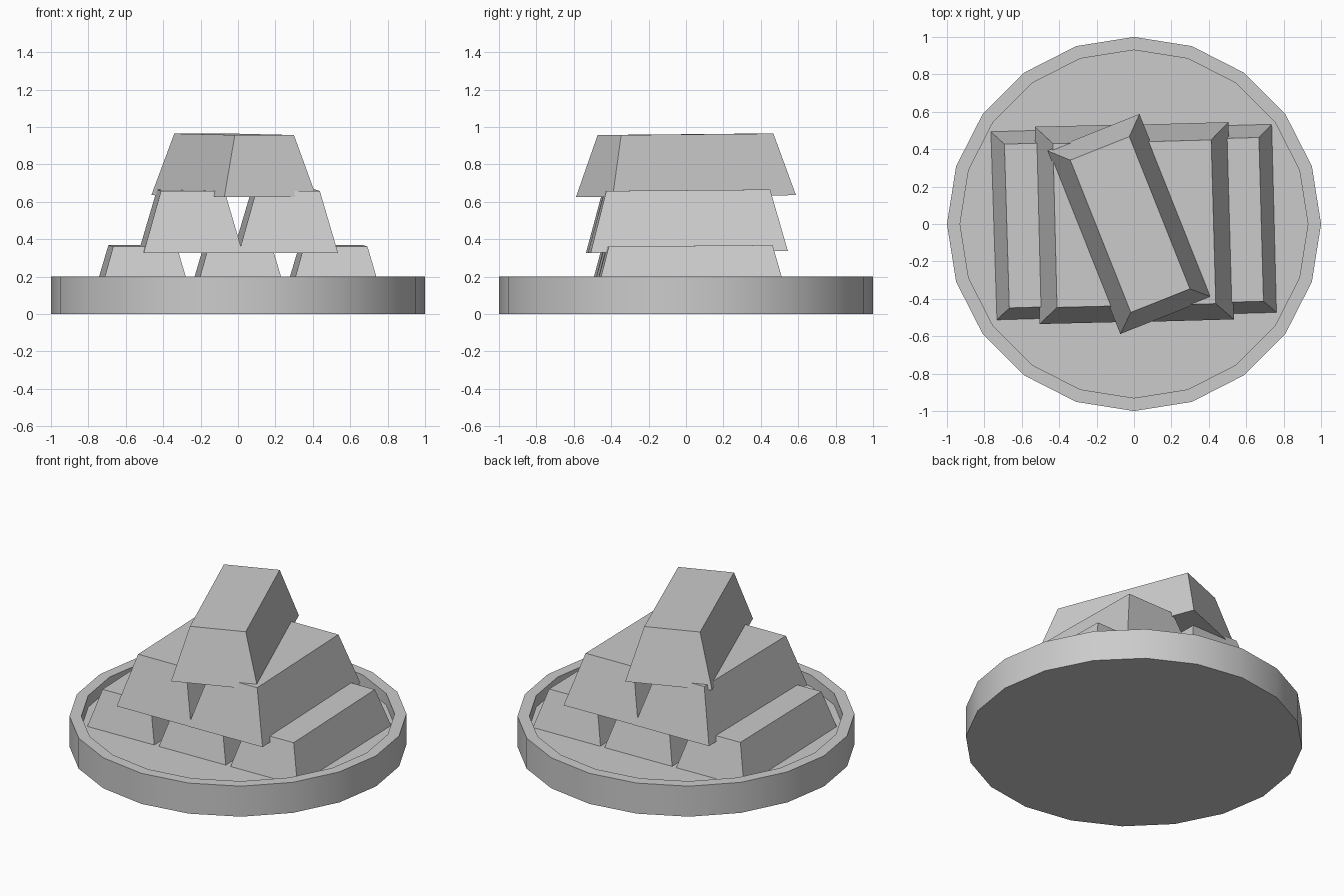
import bpy, bmesh
from math import radians
from mathutils import Vector

cube = bpy.data.objects.get("Cube")
if cube:
    bpy.data.objects.remove(cube, do_unlink=True)

GREY = (0.6, 0.6, 0.6, 1)
grey = bpy.data.materials.new("plain grey")
grey.diffuse_color = GREY
grey.use_nodes = True
grey.node_tree.nodes["Principled BSDF"].inputs["Base Color"].default_value = GREY


def finish(name, bm):
    """Turn a bmesh into a named grey object."""
    bmesh.ops.recalc_face_normals(bm, faces=bm.faces)
    mesh = bpy.data.meshes.new(name)
    bm.to_mesh(mesh)
    bm.free()
    mesh.materials.append(grey)
    obj = bpy.data.objects.new(name, mesh)
    bpy.context.collection.objects.link(obj)
    return obj


# Round tray: a short twenty-sided drum with a recessed floor
RIM, FLOOR, HEIGHT = 0.07, 0.125, 0.2
bm = bmesh.new()
bmesh.ops.create_cone(bm, cap_ends=True, segments=20, radius1=1, radius2=1, depth=HEIGHT)
bmesh.ops.translate(bm, verts=bm.verts, vec=(0, 0, HEIGHT / 2))
top = max(bm.faces, key=lambda f: f.calc_center_median().z)
bmesh.ops.inset_region(bm, faces=[top], thickness=RIM)
walls = bmesh.ops.extrude_discrete_faces(bm, faces=[top])
bmesh.ops.translate(bm, verts=walls["faces"][0].verts, vec=(0, 0, FLOOR - HEIGHT))
tray = finish("tray", bm)
bpy.context.view_layer.objects.active = tray
tray.select_set(True)
bpy.ops.object.shade_smooth_by_angle(angle=radians(30))
tray.select_set(False)


# Tapered bars, each standing on its centre point and leaning slightly
def bar(name, x, y, z, turn, pitch=0.5):
    bm = bmesh.new()
    bmesh.ops.create_cube(bm, size=1)
    for v in bm.verts:
        size = Vector((0.34, 0.876)) if v.co.z > 0 else Vector((0.53, 1.055))
        v.co = (v.co.x * size.x, v.co.y * size.y, (v.co.z + 0.5) * 0.33)
    obj = finish(name, bm)
    obj.location = (x, y, z)
    obj.rotation_euler = (radians(pitch), 0, radians(turn))


bar("bottom_bar_right", -0.51, -0.003, 0.035, 1.7)
bar("bottom_bar_middle", 0, 0.01, 0.035, 1.6)
bar("bottom_bar_left", 0.51, 0.023, 0.035, 1.6)
bar("middle_bar_right", -0.2525, -0.001, 0.332, 1.4)
bar("middle_bar_left", 0.255, 0.01, 0.332, 1.6)
bar("top_bar", -0.022, 0, 0.631, 21.7)
